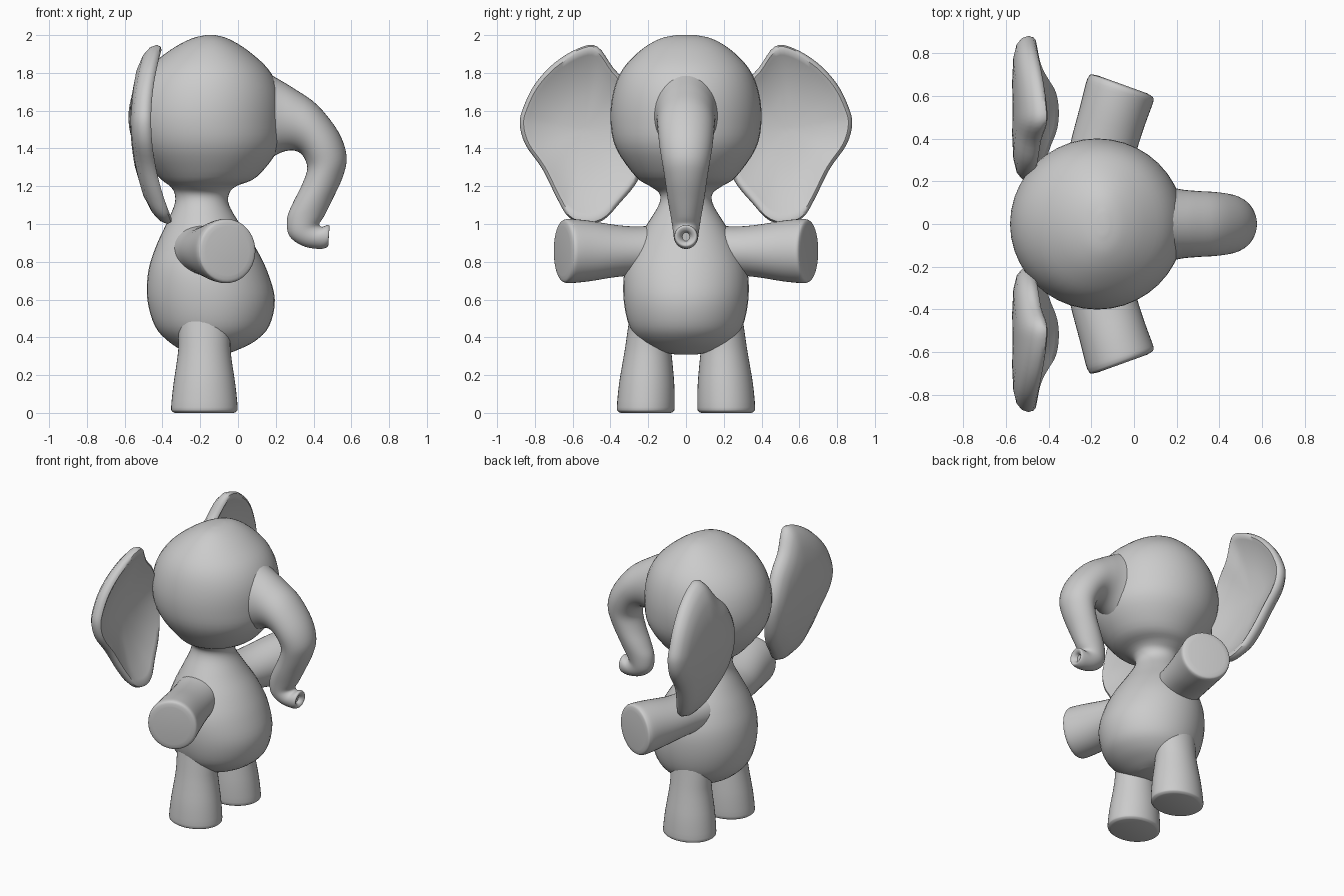
import bpy
import bmesh
import math
from mathutils import Vector

default_cube = bpy.data.objects.get("Cube")
if default_cube:
    bpy.data.objects.remove(default_cube, do_unlink=True)

SEGMENTS = 40


def make_material(name, colour):
    material = bpy.data.materials.new(name)
    material.use_nodes = True
    material.diffuse_color = colour
    material.node_tree.nodes["Principled BSDF"].inputs["Base Color"].default_value = colour
    return material


grey = make_material("soft grey", (0.6, 0.6, 0.6, 1))


def spline(points, steps, closed=False):
    """Smooth curve through points of any dimension."""
    points = [Vector(p) for p in points]
    count = len(points)

    def pick(i):
        return points[i % count] if closed else points[max(0, min(count - 1, i))]

    result = []
    for i in range(count if closed else count - 1):
        a, b, c, d = (pick(i + k) for k in (-1, 0, 1, 2))
        for s in range(steps):
            t = s / steps
            result.append(b + 0.5 * t * ((c - a) + t * ((2 * a - 5 * b + 4 * c - d)
                          + t * (3 * (b - c) + d - a))))
    if not closed:
        result.append(points[-1])
    return result


def skin(name, rings):
    """Join a row of closed rings into a capped smooth solid."""
    bm = bmesh.new()
    loops = [[bm.verts.new(p) for p in ring] for ring in rings]
    for low, high in zip(loops, loops[1:]):
        for i in range(len(low)):
            j = (i + 1) % len(low)
            bm.faces.new((low[i], low[j], high[j], high[i]))
    bm.faces.new(loops[0])
    bm.faces.new(loops[-1])
    bmesh.ops.recalc_face_normals(bm, faces=bm.faces)
    mesh = bpy.data.meshes.new(name)
    bm.to_mesh(mesh)
    bm.free()
    mesh.materials.append(grey)
    mesh.shade_smooth()
    mesh.set_sharp_from_angle(angle=math.radians(50))
    obj = bpy.data.objects.new(name, mesh)
    bpy.context.collection.objects.link(obj)
    return obj


def loft(name, stations, place, steps=4):
    """Each station: two opposite outline points in a plane, and the half width across it."""
    rings = []
    for ax, ay, bx, by, half in spline(stations, steps):
        ring = []
        for k in range(SEGMENTS):
            angle = math.tau * k / SEGMENTS
            t = 0.5 - 0.5 * math.cos(angle)
            ring.append(place(ax + (bx - ax) * t, ay + (by - ay) * t, half * math.sin(angle)))
        rings.append(ring)
    return skin(name, rings)


def upright(p, q, w):
    return Vector((p, w, q))


# Body, neck and head: height, back, front, half width
profile = [
    (0.31, -0.2, -0.07, 0.06), (0.33, -0.29, -0.01, 0.16), (0.38, -0.37, 0.09, 0.24),
    (0.46, -0.44, 0.165, 0.3), (0.6, -0.48, 0.195, 0.33), (0.75, -0.475, 0.155, 0.325),
    (0.88, -0.435, 0.09, 0.275), (1.0, -0.38, 0.01, 0.205), (1.1, -0.337, -0.047, 0.145),
    (1.16, -0.335, -0.047, 0.14), (1.2, -0.36, -0.01, 0.19), (1.25, -0.42, 0.1, 0.265),
    (1.4, -0.54, 0.215, 0.37), (1.55, -0.58, 0.235, 0.4), (1.7, -0.555, 0.22, 0.385),
    (1.82, -0.48, 0.16, 0.335), (1.92, -0.36, 0.05, 0.24), (1.98, -0.25, -0.05, 0.14),
    (2.0, -0.17, -0.12, 0.05)]
loft("body_and_head", [(back, z, front, z, half) for z, back, front, half in profile], upright)

# Trunk: outer edge, inner edge, half width; the last stations sink into the nostril
loft("trunk", [
    (0.05, 1.86, 0.1, 1.3, 0.2), (0.2, 1.775, 0.21, 1.37, 0.165),
    (0.3, 1.715, 0.28, 1.39, 0.155), (0.42, 1.63, 0.33, 1.375, 0.15),
    (0.53, 1.49, 0.36, 1.33, 0.14), (0.575, 1.36, 0.365, 1.28, 0.125),
    (0.555, 1.25, 0.335, 1.2, 0.11), (0.5, 1.13, 0.29, 1.11, 0.095),
    (0.455, 1.04, 0.26, 1.03, 0.08), (0.43, 1.0, 0.27, 0.94, 0.07),
    (0.445, 0.985, 0.34, 0.885, 0.065), (0.475, 0.995, 0.43, 0.868, 0.062),
    (0.485, 0.985, 0.475, 0.88, 0.055), (0.475, 0.965, 0.47, 0.9, 0.035),
    (0.455, 0.955, 0.45, 0.91, 0.02)], upright)

# Ear outline in the side-to-side plane
ear_outline = spline([
    (0.2, 1.5), (0.27, 1.7), (0.38, 1.82), (0.47, 1.94), (0.57, 1.93), (0.7, 1.85),
    (0.8, 1.74), (0.86, 1.62), (0.88, 1.53), (0.85, 1.42), (0.76, 1.29), (0.68, 1.13),
    (0.62, 1.035), (0.53, 1.0), (0.44, 1.02), (0.36, 1.1), (0.24, 1.26)], 4, closed=True)
ear_middle = Vector((0.54, 1.5))
# Ear layers from back to front: scale of the outline, depth
ear_layers = [(0.05, -0.075), (0.4, -0.075), (0.7, -0.07), (0.88, -0.055), (0.97, -0.03),
              (1, 0), (0.98, 0.025), (0.94, 0.035), (0.88, 0.028), (0.75, 0.008),
              (0.4, -0.015), (0.05, -0.02)]


def ear_point(point, scale, depth, side):
    y, z = ear_middle + (point - ear_middle) * scale
    return Vector((depth - 0.495 + 0.4 * (z - 1.55) ** 2, side * y, z))


for label, side in (("left", 1), ("right", -1)):
    skin("ear_" + label, [[ear_point(p, scale, depth, side) for p in ear_outline]
                          for scale, depth in ear_layers])

    # Arm: back edge, front edge, half height, seen from above
    loft("arm_" + label, [
        (-0.36, 0.14, -0.06, 0.05, 0.15), (-0.32, 0.28, -0.03, 0.19, 0.13),
        (-0.29, 0.41, 0.005, 0.32, 0.137), (-0.25, 0.56, 0.05, 0.46, 0.16),
        (-0.225, 0.66, 0.085, 0.555, 0.17), (-0.212, 0.69, 0.092, 0.582, 0.168),
        (-0.2, 0.7, 0.085, 0.597, 0.158), (-0.17, 0.695, 0.06, 0.612, 0.13)],
        lambda p, q, w: Vector((p, side * q, 0.857 + w)), 3)

    # Leg: height, inner side, outer side, half depth
    leg = [(0, 0.08, 0.345, 0.155), (0.008, 0.067, 0.36, 0.17), (0.03, 0.06, 0.366, 0.176),
           (0.15, 0.062, 0.355, 0.164), (0.27, 0.072, 0.335, 0.146),
           (0.36, 0.08, 0.32, 0.137), (0.5, 0.08, 0.3, 0.14)]
    loft("leg_" + label, [(inner, z, outer, z, half) for z, inner, outer, half in leg],
         lambda p, q, w: Vector((w - 0.178, side * p, q)), 3)
